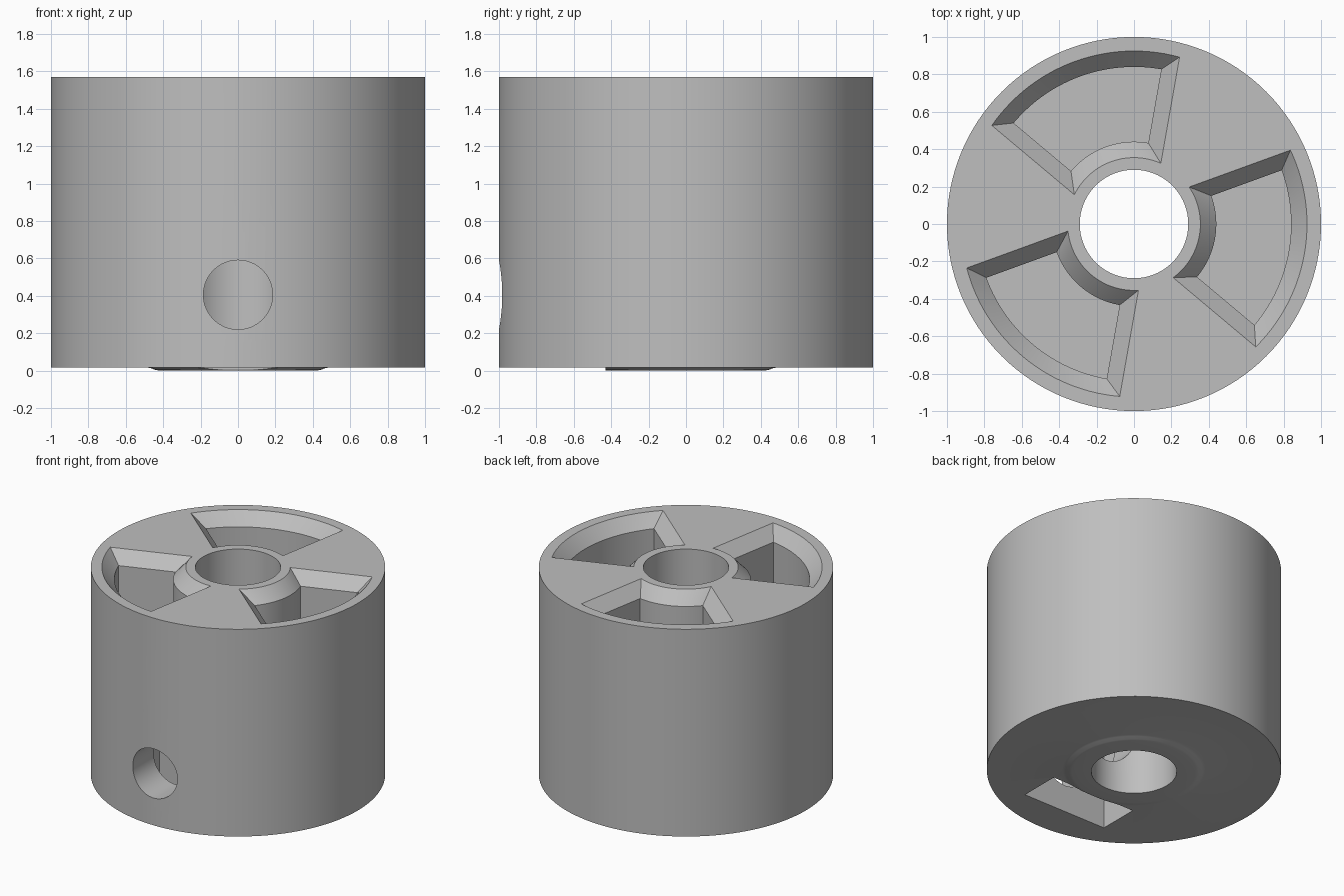
import bpy, bmesh
from math import sin, cos, asin, radians, pi
from mathutils import Matrix

cube = bpy.data.objects.get("Cube")
if cube:
    bpy.data.objects.remove(cube, do_unlink=True)

TOP, BASE, BORE = 1.57, 0.016, 0.29
SEGMENTS = 128

grey = bpy.data.materials.new("plain grey")
grey.use_nodes = True
colour = (0.52, 0.52, 0.52, 1)
grey.diffuse_color = colour
grey.node_tree.nodes["Principled BSDF"].inputs["Base Color"].default_value = colour


def make_object(name, bm):
    bmesh.ops.recalc_face_normals(bm, faces=bm.faces)
    mesh = bpy.data.meshes.new(name)
    bm.to_mesh(mesh)
    bm.free()
    mesh.materials.append(grey)
    obj = bpy.data.objects.new(name, mesh)
    bpy.context.collection.objects.link(obj)
    return obj


def loft(bm, rings, closed=False):
    """Join rings of equal length with quads; cap the ends unless closed."""
    rows = [[bm.verts.new(p) for p in ring] for ring in rings]
    n = len(rows[0])
    pairs = list(zip(rows, rows[1:]))
    if closed:
        pairs.append((rows[-1], rows[0]))
    else:
        bm.faces.new(rows[0])
        bm.faces.new(rows[-1])
    for a, b in pairs:
        for i in range(n):
            j = (i + 1) % n
            bm.faces.new((a[i], a[j], b[j], b[i]))


def circle(r, z):
    return [(r * cos(2 * pi * i / SEGMENTS), r * sin(2 * pi * i / SEGMENTS), z)
            for i in range(SEGMENTS)]


def sector(grow, z, middle, steps=28):
    """60 degree ring sector outline, offset outwards by grow."""
    points = []
    for r, way in ((0.84 + grow, 1), (0.44 - grow, -1)):
        half = radians(30) + asin(grow / r)
        for i in range(steps + 1):
            a = middle + way * half * (2 * i / steps - 1)
            points.append((r * cos(a), r * sin(a), z))
    return points


# Hub body: lathed profile with a low rounded boss underneath
bm = bmesh.new()
profile = [(BORE, 0), (0.42, 0), (0.44, 0.003), (0.465, 0.012), (0.485, BASE),
           (1, BASE), (1, TOP), (BORE, TOP)]
loft(bm, [circle(r, z) for r, z in profile], closed=True)
hub = make_object("hub_body", bm)

cutters = []

# Three chamfered pockets in the top
for k in range(3):
    middle = radians(110 + 120 * k)
    bm = bmesh.new()
    loft(bm, [sector(g, z, middle) for g, z in
              ((0, 0.8), (0, TOP - 0.09), (0.085, TOP), (0.104, TOP + 0.02))])
    cutters.append(make_object("pocket_cutter", bm))

# Nut slot opening through the underside
bm = bmesh.new()
bmesh.ops.create_cube(bm, size=1, matrix=Matrix.Translation((0, -0.583, 0.325))
                      @ Matrix.Diagonal((0.7, 0.305, 0.85, 1)))
cutters.append(make_object("nut_slot_cutter", bm))

# Set screw hole from the front into the bore
bm = bmesh.new()
bmesh.ops.create_cone(bm, cap_ends=True, segments=64, radius1=0.185, radius2=0.185,
                      depth=1.2, matrix=Matrix.Translation((0, -0.6, 0.405))
                      @ Matrix.Rotation(pi / 2, 4, 'X'))
cutters.append(make_object("screw_hole_cutter", bm))

# Cut everything out of the hub
bpy.ops.object.select_all(action='DESELECT')
bpy.context.view_layer.objects.active = hub
hub.select_set(True)
for cutter in cutters:
    mod = hub.modifiers.new("cut", 'BOOLEAN')
    mod.operation = 'DIFFERENCE'
    mod.solver = 'EXACT'
    mod.object = cutter
    bpy.ops.object.modifier_apply(modifier=mod.name)
    bpy.data.objects.remove(cutter, do_unlink=True)

bpy.ops.object.shade_smooth_by_angle(angle=radians(35))
